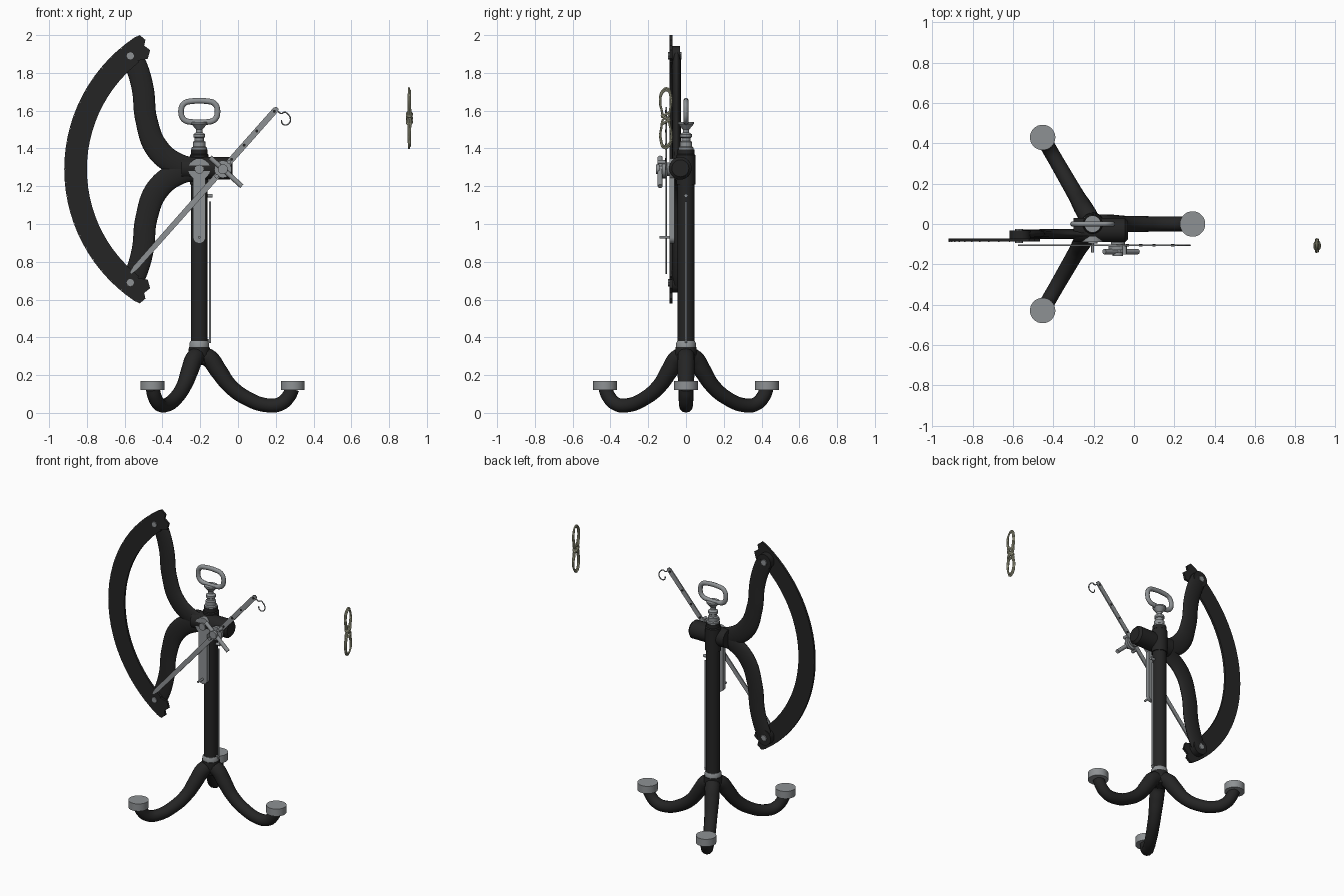
import bpy, bmesh, math
from mathutils import Vector, Matrix

cube = bpy.data.objects.get("Cube")
if cube:
    bpy.data.objects.remove(cube, do_unlink=True)


def material(name, rgb):
    m = bpy.data.materials.new(name)
    m.use_nodes = True
    m.diffuse_color = (*rgb, 1)
    m.node_tree.nodes["Principled BSDF"].inputs["Base Color"].default_value = (*rgb, 1)
    return m


BLACK = material("black enamel", (0.018, 0.018, 0.018))
GREY = material("grey metal", (0.27, 0.285, 0.295))
ROPE = material("pale cord", (0.46, 0.46, 0.32))
WHITE = material("white marking", (0.75, 0.75, 0.75))

AXIS = -0.205            # column position in x
PIVOT = Vector((-0.08, 0, 1.29))


def finish(obj, mat, smooth=True):
    obj.data.materials.append(mat)
    bpy.ops.object.select_all(action='DESELECT')
    obj.select_set(True)
    bpy.context.view_layer.objects.active = obj
    if smooth:
        bpy.ops.object.shade_smooth_by_angle(angle=math.radians(35))
    return obj


def from_bmesh(name, bm, mat, smooth=True):
    bmesh.ops.recalc_face_normals(bm, faces=bm.faces)
    me = bpy.data.meshes.new(name)
    bm.to_mesh(me)
    bm.free()
    obj = bpy.data.objects.new(name, me)
    bpy.context.collection.objects.link(obj)
    return finish(obj, mat, smooth)


def rod(name, a, b, r, mat, sides=24, r2=None):
    a, b = Vector(a), Vector(b)
    d = b - a
    bm = bmesh.new()
    bmesh.ops.create_cone(bm, cap_ends=True, segments=sides, radius1=r,
                          radius2=r if r2 is None else r2, depth=d.length,
                          matrix=Matrix.Translation((a + b) / 2) @ d.to_track_quat('Z', 'Y').to_matrix().to_4x4())
    return from_bmesh(name, bm, mat)


def lathe(name, profile, x, mat, sides=32):
    bm = bmesh.new()
    vs = [bm.verts.new((r, 0, z)) for r, z in profile]
    es = [bm.edges.new(p) for p in zip(vs, vs[1:])]
    bmesh.ops.spin(bm, geom=vs + es, cent=(0, 0, 0), axis=(0, 0, 1),
                   angle=math.tau, steps=sides, use_duplicate=False)
    bmesh.ops.remove_doubles(bm, verts=bm.verts, dist=0.0001)
    bmesh.ops.translate(bm, verts=bm.verts, vec=(x, 0, 0))
    return from_bmesh(name, bm, mat)


def plate(name, outline, y0, y1, mat):
    # flat sheet from an outline of (x, z) points
    bm = bmesh.new()
    face = bm.faces.new([bm.verts.new((x, y0, z)) for x, z in outline])
    top = bmesh.ops.extrude_face_region(bm, geom=[face])["geom"]
    bmesh.ops.translate(bm, vec=(0, y1 - y0, 0),
                        verts=[v for v in top if isinstance(v, bmesh.types.BMVert)])
    return from_bmesh(name, bm, mat)


def tube(name, pts, r, mat, radii=None, cyclic=False, loc=(0, 0, 0), flat=1, turn=0, res=4):
    cu = bpy.data.curves.new(name, 'CURVE')
    cu.dimensions = '3D'
    cu.bevel_depth, cu.bevel_resolution, cu.resolution_u = r, res, 8
    cu.use_fill_caps = True
    sp = cu.splines.new('BEZIER')
    sp.bezier_points.add(len(pts) - 1)
    sp.use_cyclic_u = cyclic
    for i, (bp, p) in enumerate(zip(sp.bezier_points, pts)):
        bp.co = p
        bp.handle_left_type = bp.handle_right_type = 'AUTO'
        bp.radius = radii[i] if radii else 1
    obj = bpy.data.objects.new(name, cu)
    bpy.context.collection.objects.link(obj)
    obj.location, obj.scale, obj.rotation_euler = loc, (1, flat, 1), (0, 0, turn)
    bpy.ops.object.select_all(action='DESELECT')
    obj.select_set(True)
    bpy.context.view_layer.objects.active = obj
    bpy.ops.object.convert(target='MESH')
    return finish(bpy.context.object, mat)


def polar(r, deg):
    # point about the pivot, measured from the -x direction
    a = math.radians(deg)
    return PIVOT.x - r * math.cos(a), PIVOT.z + r * math.sin(a)


# Tripod base
leg_path = [(0, 0, 0.305), (0.05, 0, 0.29), (0.10, 0, 0.225), (0.16, 0, 0.145),
            (0.25, 0, 0.078), (0.36, 0, 0.04), (0.43, 0, 0.048), (0.475, 0, 0.09), (0.493, 0, 0.13)]
leg_radii = [1.25, 1.3, 1.25, 1.1, 1.05, 1, 1, 1, 1]
for i, side in enumerate(("left", "back", "front")):
    ang = i * math.tau / 3
    tube(side + "_leg", leg_path, 0.037, BLACK, leg_radii, loc=(AXIS, 0, 0), turn=ang)
    px, py = AXIS + 0.495 * math.cos(ang), 0.495 * math.sin(ang)
    rod(side + "_foot_pad", (px, py, 0.12), (px, py, 0.17), 0.063, GREY, 32)
lathe("base_hub", [(0, 0.25), (0.045, 0.26), (0.058, 0.31), (0.055, 0.35), (0, 0.352)], AXIS, BLACK)
lathe("base_collar", [(0, 0.345), (0.052, 0.345), (0.052, 0.37), (0.046, 0.38), (0, 0.38)], AXIS, GREY)

# Column and its top fittings
rod("column", (AXIS, 0, 0.37), (AXIS, 0, 1.25), 0.044, BLACK, 32)
lathe("column_sleeve", [(0, 1.21), (0.05, 1.21), (0.05, 1.365), (0.044, 1.37), (0.044, 1.395), (0, 1.395)],
      AXIS, BLACK)
lathe("handle_neck", [(0, 1.39), (0.04, 1.39), (0.04, 1.405), (0.033, 1.41), (0.033, 1.435), (0.024, 1.44),
                      (0.024, 1.455), (0.031, 1.46), (0.031, 1.475), (0.017, 1.485), (0.017, 1.50),
                      (0.042, 1.53), (0.042, 1.54), (0, 1.54)], AXIS, GREY)
grip = []
for cx, cz, start in ((1, 1, 0), (-1, 1, 90), (-1, -1, 180), (1, -1, 270)):
    for step in range(0, 91, 30):
        a = math.radians(start + step)
        grip.append((cx * 0.05 + 0.046 * math.cos(a), 0, cz * 0.008 + 0.046 * math.sin(a)))
tube("carry_handle", grip, 0.015, GREY, cyclic=True, loc=(AXIS, 0, 1.595), flat=0.9)

# Thin side rod with its clamps
rod("side_rod", (-0.148, 0, 0.37), (-0.148, 0, 1.12), 0.006, GREY, 12)
rod("side_rod_clamp", (-0.165, 0, 1.15), (-0.135, 0, 1.15), 0.01, GREY, 12)
rod("side_rod_foot", (-0.17, 0, 0.385), (-0.142, 0, 0.385), 0.006, GREY, 12)

# Cross bar and the forked arms
rod("cross_bar", (-0.3, -0.03, 1.295), (-0.045, -0.03, 1.295), 0.06, BLACK, 32)
rod("cross_bar_end", (-0.045, -0.03, 1.295), (-0.03, -0.03, 1.295), 0.06, BLACK, 32, 0.045)
arm = [(-0.2, 0), (-0.31, 0.02), (-0.425, 0.105), (-0.485, 0.26), (-0.505, 0.43), (-0.54, 0.55), (-0.565, 0.60)]
for name, s in (("upper", 1), ("lower", -1)):
    tube(name + "_arm", [(x, 0, PIVOT.z + s * z) for x, z in arm], 0.058, BLACK,
         [1, 1.05, 1.08, 1, 1, 1, 0.95], loc=(0, -0.05, 0), flat=0.4)
    zr = PIVOT.z + s * 0.60
    rod(name + "_arm_end", (-0.565, -0.073, zr), (-0.565, -0.032, zr), 0.052, BLACK)
    rod(name + "_rivet", (-0.57, -0.094, zr), (-0.57, -0.024, zr), 0.02, GREY, 8)

# Graduated sector plate with notched ends
end = [(-0.52, 0.71), (-0.49, 0.685), (-0.497, 0.655), (-0.465, 0.63), (-0.478, 0.585), (-0.53, 0.575)]
outline = [polar(0.84, d) for d in range(-56, 57, 4)]
outline += [(x, PIVOT.z + z) for x, z in end]
outline += [polar(0.72, d) for d in range(52, -53, -4)]
outline += [(x, PIVOT.z - z) for x, z in reversed(end)]
plate("sector_plate", outline, -0.087, -0.072, BLACK)
for d in range(-50, 51, 5):
    tick = [polar(r, d + w) for r, w in ((0.832, -0.08), (0.839, -0.08), (0.839, 0.08), (0.832, 0.08))]
    plate("scale_tick", tick, -0.0885, -0.0865, WHITE)

# Hanging counter arm with a round head and a pin
strap = []
for cz, r, start in ((1.29, 0.058, -55), (0.93, 0.033, 180)):
    sweep = 290 if start < 0 else 180
    for i in range(17):
        a = math.radians(start + sweep * i / 16)
        strap.append((AXIS + r * math.cos(a), cz + r * math.sin(a)))
plate("counter_arm", strap, -0.088, -0.062, GREY)
rod("counter_arm_boss", (AXIS, -0.097, 1.29), (AXIS, -0.03, 1.29), 0.024, GREY)
rod("counter_arm_pin", (AXIS, -0.14, 0.93), (AXIS, -0.06, 0.93), 0.007, GREY, 12)

# Pointer beam through the pivot
along = Vector((0.664, 0, 0.748))
across = Vector((0.748, 0, -0.664))
beam = []
for t, w in ((-0.737, 0.006), (-0.70, 0.014), (0, 0.016), (0.42, 0.016), (0.435, 0.008)):
    beam.append((t, w))
points = [PIVOT + along * t + across * w for t, w in beam]
points += [PIVOT + along * t - across * w for t, w in reversed(beam)]
plate("pointer_beam", [(p.x, p.z) for p in points], -0.109, -0.101, GREY)
for t in (0.07, 0.17, 0.27, 0.41):
    p = PIVOT + along * t
    rod("beam_hole", (p.x, -0.1105, p.z), (p.x, -0.0995, p.z), 0.008, BLACK, 12)

# Load hook at the beam tip
hook = [(0.205, 1.605), (0.228, 1.585), (0.248, 1.592), (0.262, 1.583), (0.277, 1.56),
        (0.272, 1.535), (0.253, 1.524), (0.234, 1.532), (0.23, 1.55)]
tube("load_hook", [(x, -0.105, z) for x, z in hook], 0.0035, GREY, res=2)

# Pivot spindle and clamping knob
for name, y0, y1, r in (("spindle", -0.155, -0.03, 0.016), ("spindle_washer", -0.101, -0.088, 0.035),
                        ("knob_disc", -0.128, -0.109, 0.046), ("knob_cap", -0.158, -0.14, 0.026)):
    rod(name, (PIVOT.x, y0, PIVOT.z), (PIVOT.x, y1, PIVOT.z), r, GREY)
low = PIVOT + Vector((0.1, -0.137, -0.09))
high = PIVOT + Vector((-0.068, -0.137, 0.062))
rod("knob_bar", high, low, 0.013, GREY, 16)
for t in (-0.05, 0.05):
    p = PIVOT + along * t
    rod("knob_peg", (p.x, -0.15, p.z), (p.x, -0.105, p.z), 0.011, GREY, 12)

# Loose knotted cord
loop = [(0, 0), (-0.024, 0.05), (-0.031, 0.1), (-0.016, 0.148), (0.008, 0.158), (0.027, 0.12), (0.026, 0.06)]
for k, dx in enumerate((-0.006, 0.006)):
    for name, s in (("upper", 1), ("lower", -1)):
        size = 1 - 0.07 * k
        tube(name + "_cord_loop", [(dx * (1 - z * 4), s * y * size, s * z * size) for y, z in loop],
             0.0055, ROPE, cyclic=True, loc=(0.907, -0.107, 1.56), res=2)
for dz, tilt in ((-0.02, 0.012), (0, -0.012), (0.02, 0.012)):
    ring = [(0.012 * math.cos(a), 0.02 * math.sin(a), dz + tilt * math.sin(a))
            for a in (i * math.tau / 8 for i in range(8))]
    tube("cord_knot", ring, 0.007, ROPE, cyclic=True, loc=(0.907, -0.107, 1.56), res=2)
